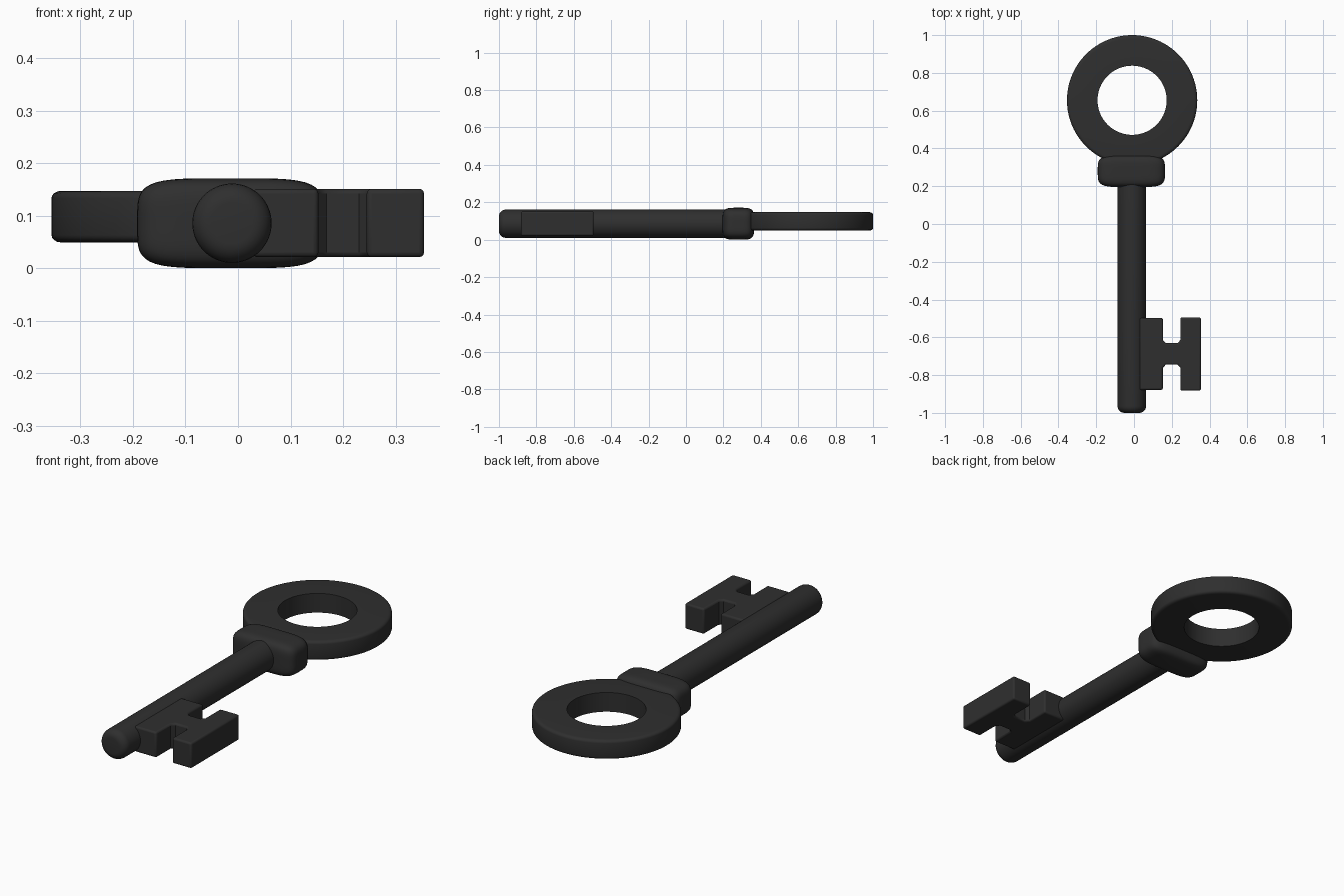
import bpy, bmesh, math
from mathutils import Matrix, Vector

if "Cube" in bpy.data.objects:
    bpy.data.objects.remove(bpy.data.objects["Cube"])

CX, CZ = -0.0115, 0.0855   # shaft axis
iron = bpy.data.materials.new("dark_iron")
iron.diffuse_color = (0.028, 0.028, 0.028, 1)
iron.use_nodes = True
iron.node_tree.nodes["Principled BSDF"].inputs["Base Color"].default_value = iron.diffuse_color


def finish(name, bm, angle=35):
    bmesh.ops.recalc_face_normals(bm, faces=bm.faces)
    mesh = bpy.data.meshes.new(name)
    bm.to_mesh(mesh)
    bm.free()
    ob = bpy.data.objects.new(name, mesh)
    bpy.context.collection.objects.link(ob)
    mesh.materials.append(iron)
    bpy.ops.object.select_all(action='DESELECT')
    bpy.context.view_layer.objects.active = ob
    ob.select_set(True)
    bpy.ops.object.shade_smooth_by_angle(angle=math.radians(angle))
    return ob


def lathe(name, profile, matrix, closed, segs=64):
    """Spin (radius, height) points around local z."""
    bm = bmesh.new()
    vs = [bm.verts.new((r, 0, h)) for r, h in profile]
    pairs = list(zip(vs, vs[1:])) + ([(vs[-1], vs[0])] if closed else [])
    edges = [bm.edges.new(p) for p in pairs]
    bmesh.ops.spin(bm, geom=vs + edges, cent=(0, 0, 0), axis=(0, 0, 1),
                   angle=2 * math.pi, steps=segs, use_duplicate=False)
    bmesh.ops.remove_doubles(bm, verts=bm.verts, dist=1e-5)
    bm.transform(matrix)
    return finish(name, bm)


# Ring handle: crisp hole, rounded outer rim
R, r, h, b = 0.345, 0.183, 0.049, 0.018
rim = [(R - b + b * math.cos(a), h - 0.014 + 0.014 * math.sin(a))
       for a in (math.pi / 2 * i / 4 for i in range(5))]
ring = [(r, -h)] + [(x, -z) for x, z in reversed(rim)] + rim + [(r, h)]
lathe("ring_handle", ring, Matrix.Translation((-0.01, 0.655, 0.098)), True, 96)

# Round shaft with a softened tip
sr, t = 0.0755, 0.036
tip = [(sr - t + t * math.sin(a), -1 + t - t * math.cos(a))
       for a in (math.pi / 2 * i / 6 for i in range(7))]
shaft = [(0, -1)] + tip + [(sr, 0.3), (0, 0.3)]
lathe("shaft", shaft,
      Matrix.Translation((CX, 0, CZ)) @ Matrix.Rotation(-math.pi / 2, 4, 'X'), False)

# Collar: soft pillow-shaped block
bm = bmesh.new()
bmesh.ops.create_cube(bm, size=2)
bmesh.ops.subdivide_edges(bm, edges=bm.edges[:], cuts=15, use_grid_fill=True)
n = 4.6
for v in bm.verts:
    v.co /= sum(abs(c) ** n for c in v.co) ** (1 / n)
    v.co = Vector((v.co.x * 0.178, v.co.y * 0.085, v.co.z * 0.0855)) + Vector((-0.014, 0.28, CZ))
finish("collar", bm, 60)

# H-shaped bit: half outline mirrored about its middle, extruded and bevelled
half = [(0.028, -0.19), (0.153, -0.19), (0.153, -0.073), (0.168, -0.057),
        (0.23, -0.057), (0.245, -0.073), (0.245, -0.194), (0.354, -0.194)]
outline = half + [(x, -y) for x, y in reversed(half)]
bm = bmesh.new()
face = bm.faces.new([bm.verts.new((x, y - 0.688, 0.021)) for x, y in outline])
top = bmesh.ops.extrude_face_region(bm, geom=[face])
bmesh.ops.translate(bm, vec=(0, 0, 0.13),
                    verts=[g for g in top["geom"] if isinstance(g, bmesh.types.BMVert)])
bit = finish("bit", bm)
bev = bit.modifiers.new("soft_edges", 'BEVEL')
bev.width, bev.segments, bev.limit_method = 0.009, 3, 'ANGLE'
bev.angle_limit = math.radians(50)
